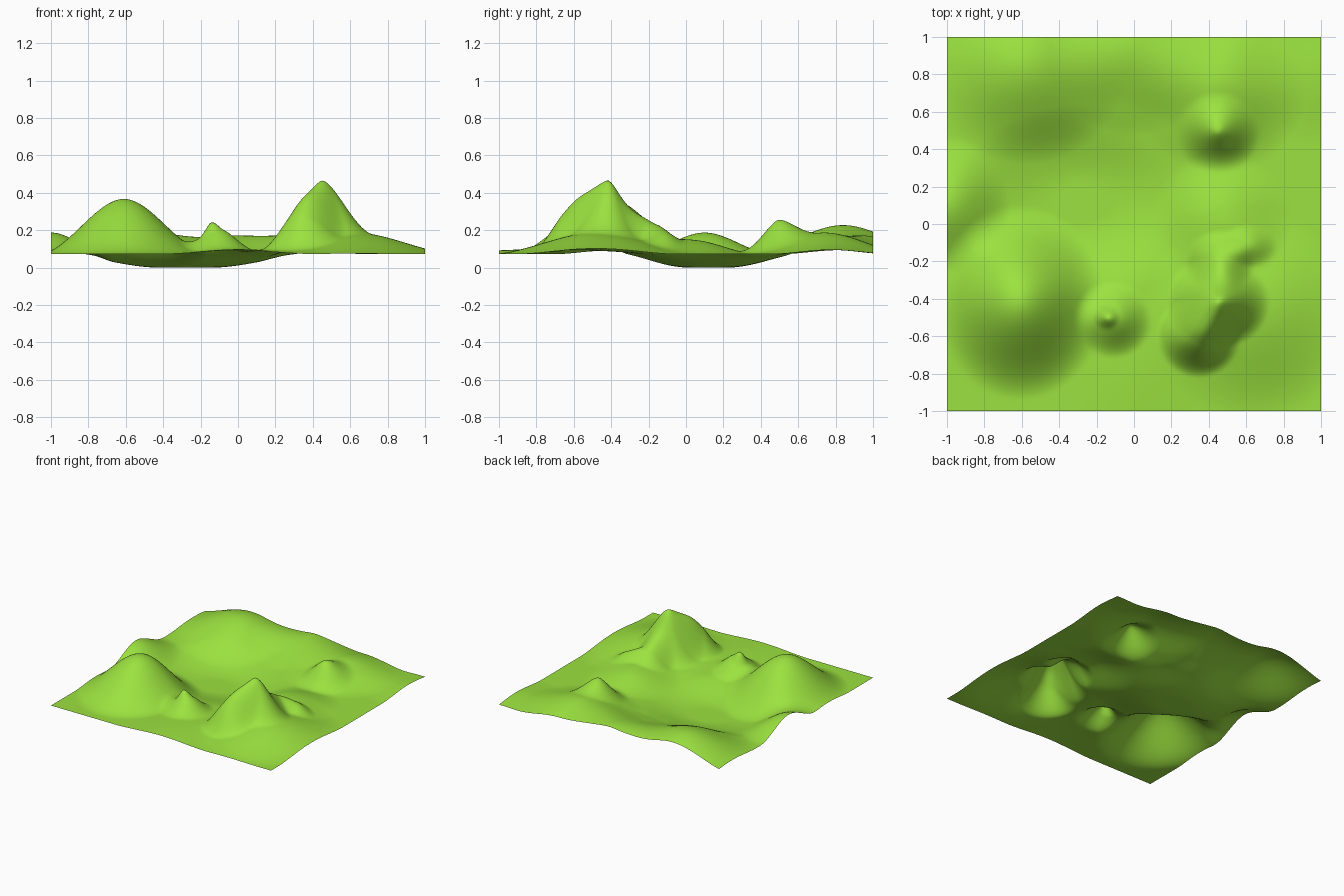
import bpy, bmesh, math

BASE = 0.075

# Each hill: centre x, centre y, height, radius x, radius y, roundness (below 1 is pointed)
HILLS = [
    (-0.61, -0.42, 0.295, 0.46, 0.52, 1.0),   # large left hill
    (-1.00, 0.10, 0.115, 0.34, 0.37, 1.0),    # left edge hill
    (-0.58, 0.84, 0.155, 0.55, 0.52, 1.0),    # back left ridge
    (0.00, 0.93, 0.10, 0.45, 0.46, 1.0),      # back middle ridge
    (0.45, 0.74, 0.115, 0.48, 0.47, 1.0),     # back right mound
    (0.45, 0.49, 0.13, 0.23, 0.22, 0.82),     # back right peak
    (0.62, -0.48, 0.115, 0.57, 0.58, 1.0),    # mound under the main peak
    (0.45, -0.415, 0.305, 0.28, 0.25, 0.82),  # main peak
    (0.345, -0.60, 0.20, 0.23, 0.22, 1.0),    # shoulder peak
    (0.46, -0.20, 0.10, 0.19, 0.17, 1.0),     # north shoulder
    (0.61, -0.12, 0.05, 0.16, 0.12, 1.0),     # small spur
    (0.47, 0.03, 0.075, 0.38, 0.36, 1.0),     # low rise
    (-0.11, -0.51, 0.12, 0.21, 0.21, 0.95),   # small hill
    (-0.145, -0.50, 0.045, 0.07, 0.07, 0.9),  # small hill tip
    (0.00, -0.75, 0.027, 0.45, 0.75, 1.0),    # front swell
    (1.00, 0.78, 0.025, 0.40, 0.35, 1.0),     # right edge swell
]


def smooth(t):
    t = max(0.0, min(1.0, t))
    return t * t * (3 - 2 * t)


def height(x, y):
    z = BASE
    for cx, cy, h, rx, ry, p in HILLS:
        u = math.hypot((x - cx) / rx, (y - cy) / ry)
        z += h * smooth(1 - u ** p)
    # Shallow basin
    u = math.hypot((x + 0.28) / 0.70, (y - 0.12) / 0.52)
    return z - 0.072 * smooth(1.25 * (1 - u))


# Sculpted ground sheet
bm = bmesh.new()
bmesh.ops.create_grid(bm, x_segments=160, y_segments=160, size=1.0)
for v in bm.verts:
    v.co.z = height(v.co.x, v.co.y)
low = min(v.co.z for v in bm.verts)
for v in bm.verts:
    v.co.z -= low
for f in bm.faces:
    f.smooth = True
mesh = bpy.data.meshes.new("terrain")
bm.to_mesh(mesh)
bm.free()

terrain = bpy.data.objects.new("terrain", mesh)
bpy.context.collection.objects.link(terrain)

grass = bpy.data.materials.new("grass_green")
grass.diffuse_color = (0.33, 0.76, 0.05, 1)
mesh.materials.append(grass)
